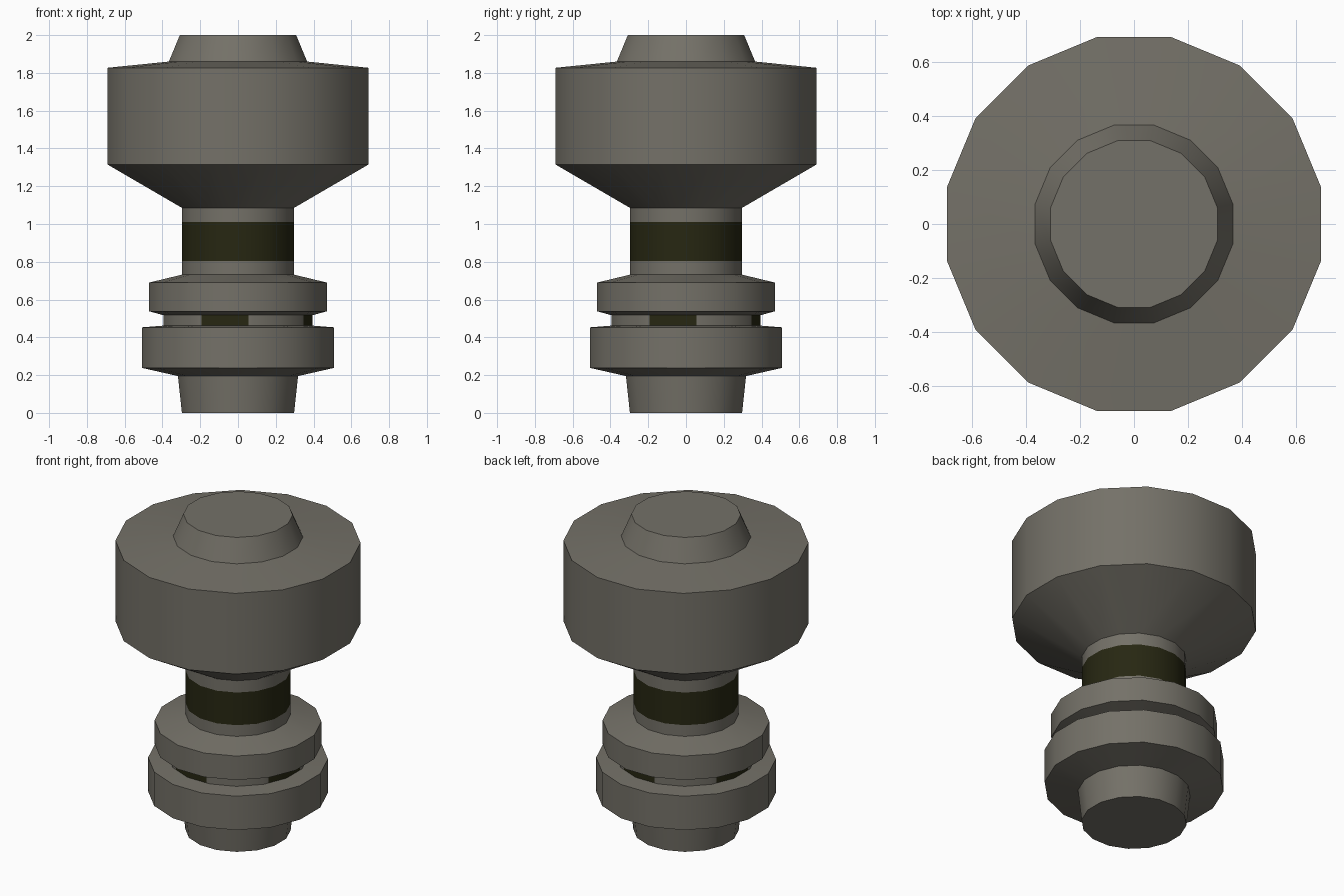
import bpy, bmesh, math
from mathutils import Vector

if "Cube" in bpy.data.objects:
    bpy.data.objects.remove(bpy.data.objects["Cube"])

SIDES = 16
K = 1 / math.cos(math.pi / SIDES)  # flat half-width -> corner radius


def material(name, rgb):
    m = bpy.data.materials.new(name)
    m.diffuse_color = (*rgb, 1)
    m.use_nodes = True
    m.node_tree.nodes["Principled BSDF"].inputs["Base Color"].default_value = m.diffuse_color
    return m


grey = material("warm_grey", (0.175, 0.165, 0.138))
dark = material("dark_olive", (0.020, 0.020, 0.006))


def turned(name, profile, is_dark, cap_bottom=False, cap_top=False, cuts=None):
    """Turn a (half width, height) profile into a 16-sided part."""
    bm = bmesh.new()
    rings = []
    for r, z in profile:
        angles = [2 * math.pi * (i + 0.5) / SIDES for i in range(SIDES)]
        rings.append([bm.verts.new((r * K * math.cos(a), r * K * math.sin(a), z))
                      for a in angles])
    for lo, hi in zip(rings, rings[1:]):
        for i in range(SIDES):
            j = (i + 1) % SIDES
            bm.faces.new((lo[i], lo[j], hi[j], hi[i]))
    if cap_bottom:
        bm.faces.new(rings[0][::-1])
    if cap_top:
        bm.faces.new(rings[-1])
    # Radial cuts inside a height range, for painted patches
    if cuts:
        z0, z1, degrees = cuts
        for d in degrees:
            a = math.radians(d)
            faces = [f for f in bm.faces if z0 < f.calc_center_median().z < z1]
            geom = faces + list({e for f in faces for e in f.edges}) \
                + list({v for f in faces for v in f.verts})
            bmesh.ops.bisect_plane(bm, geom=geom, plane_co=(0, 0, 0),
                                   plane_no=(-math.sin(a), math.cos(a), 0))
    for f in bm.faces:
        f.smooth = True
        f.material_index = int(is_dark(f.calc_center_median()))
    me = bpy.data.meshes.new(name)
    bm.to_mesh(me)
    bm.free()
    me.materials.append(grey)
    me.materials.append(dark)
    ob = bpy.data.objects.new(name, me)
    bpy.context.collection.objects.link(ob)
    bpy.ops.object.select_all(action='DESELECT')
    ob.select_set(True)
    bpy.context.view_layer.objects.active = ob
    bpy.ops.object.shade_smooth_by_angle(angle=math.radians(30))
    return ob


# Four dark patches in the groove, one per quarter turn
START, END = -119, -82


def in_groove_patch(c):
    if not 0.463 < c.z < 0.515:
        return False
    return (math.degrees(math.atan2(c.y, c.x)) - START) % 90 < END - START


# Foot and double collar with a groove
turned("grooved_collar",
       [(0.297, 0), (0.318, 0.195), (0.507, 0.238), (0.507, 0.453), (0.395, 0.462),
        (0.395, 0.517), (0.47, 0.538), (0.47, 0.69), (0.296, 0.732)],
       in_groove_patch, cap_bottom=True,
       cuts=(0.463, 0.515, [START, START + 90, END, END + 90]))

# Neck with a dark band
turned("neck", [(0.296, 0.732), (0.296, 0.803), (0.296, 1.01), (0.296, 1.085)],
       lambda c: 0.81 < c.z < 1.0)

# Wide head with a tapered stub on top
turned("head",
       [(0.296, 1.085), (0.691, 1.315), (0.691, 1.827), (0.366, 1.86), (0.308, 2.0)],
       lambda c: False, cap_top=True)
